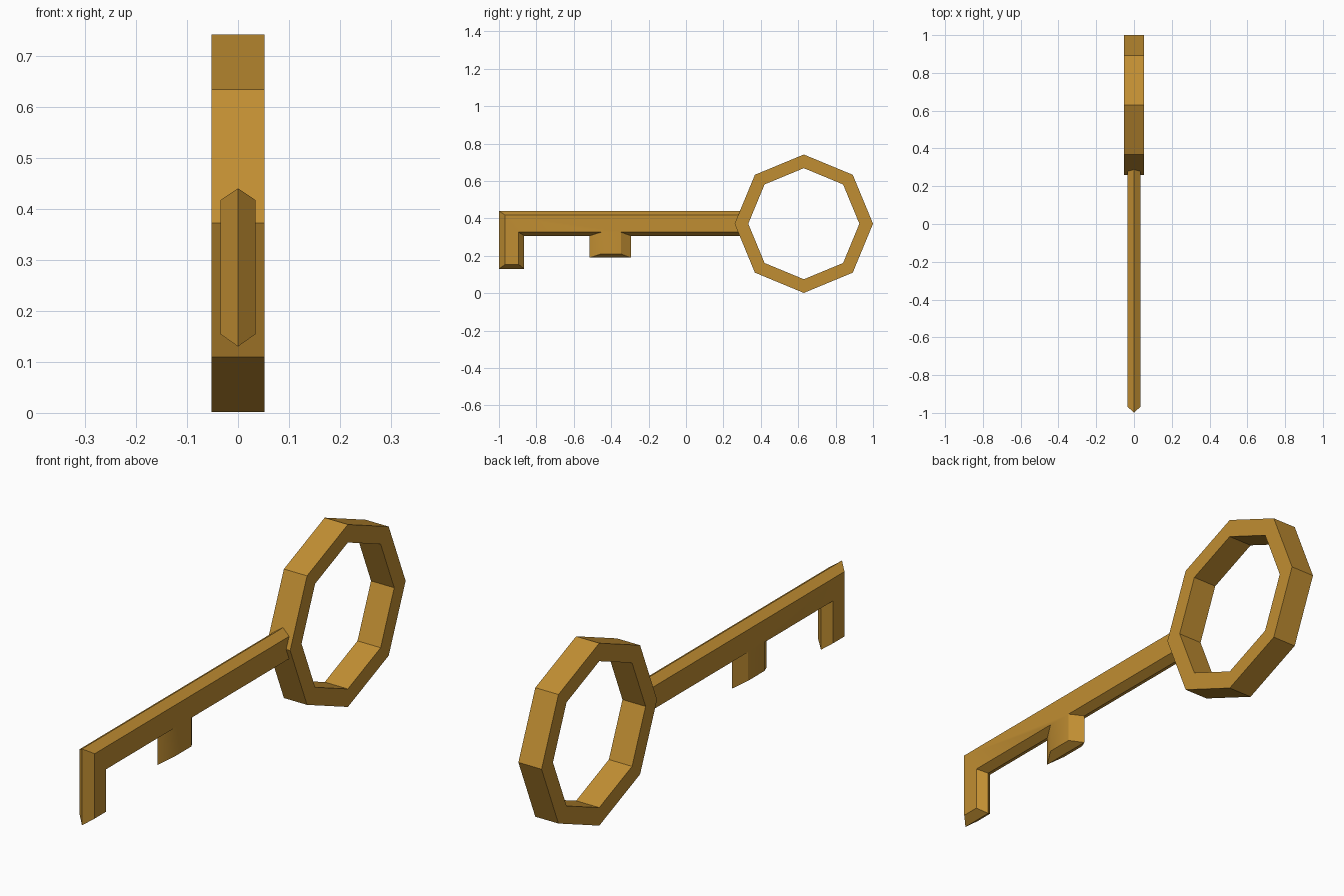
import bpy, bmesh, math

if "Cube" in bpy.data.objects:
    bpy.data.objects.remove(bpy.data.objects["Cube"])

brass = bpy.data.materials.new("brass")
brass.diffuse_color = (0.53, 0.27, 0.032, 1)
brass.use_nodes = True
brass.node_tree.nodes["Principled BSDF"].inputs["Base Color"].default_value = brass.diffuse_color


def make_object(name, bm):
    bmesh.ops.recalc_face_normals(bm, faces=bm.faces)
    mesh = bpy.data.meshes.new(name)
    bm.to_mesh(mesh)
    bm.free()
    mesh.materials.append(brass)
    obj = bpy.data.objects.new(name, mesh)
    bpy.context.collection.objects.link(obj)
    return obj


def loop(bm, x, points):
    return [bm.verts.new((x, y, z)) for y, z in points]


def bridge(bm, a, b):
    n = len(a)
    for i in range(n):
        j = (i + 1) % n
        bm.faces.new((a[i], a[j], b[j], b[i]))


# Octagonal ring handle
def octagon(r):
    return [(0.63 + r * math.cos(i * math.pi / 4),
             0.3715 + r * math.sin(i * math.pi / 4)) for i in range(8)]


bm = bmesh.new()
loops = [loop(bm, x, octagon(r)) for x, r in
         ((-0.052, 0.37), (0.052, 0.37), (0.052, 0.297), (-0.052, 0.297))]
for k in range(4):
    bridge(bm, loops[k], loops[(k + 1) % 4])
make_object("ring_handle", bm)

# Shaft with teeth: wide outline on the centre plane, inset outline on both sides
centre = [(0.30, 0.44), (-1.0, 0.44), (-1.0, 0.13), (-0.865, 0.13),
          (-0.865, 0.307), (-0.515, 0.307), (-0.515, 0.19),
          (-0.295, 0.19), (-0.295, 0.307), (0.30, 0.307)]
side = [(0.30, 0.417), (-0.967, 0.417), (-0.967, 0.154), (-0.895, 0.154),
        (-0.895, 0.326), (-0.455, 0.326), (-0.455, 0.21),
        (-0.348, 0.21), (-0.348, 0.326), (0.30, 0.326)]
bm = bmesh.new()
mid = loop(bm, 0, centre)
for x in (-0.034, 0.034):
    edge = loop(bm, x, side)
    bridge(bm, mid, edge)
    bm.faces.new(edge)
shaft = make_object("shaft_with_teeth", bm)

# Soften only the shallow bevels
bpy.context.view_layer.objects.active = shaft
shaft.select_set(True)
bpy.ops.object.shade_smooth_by_angle(angle=math.radians(30))
